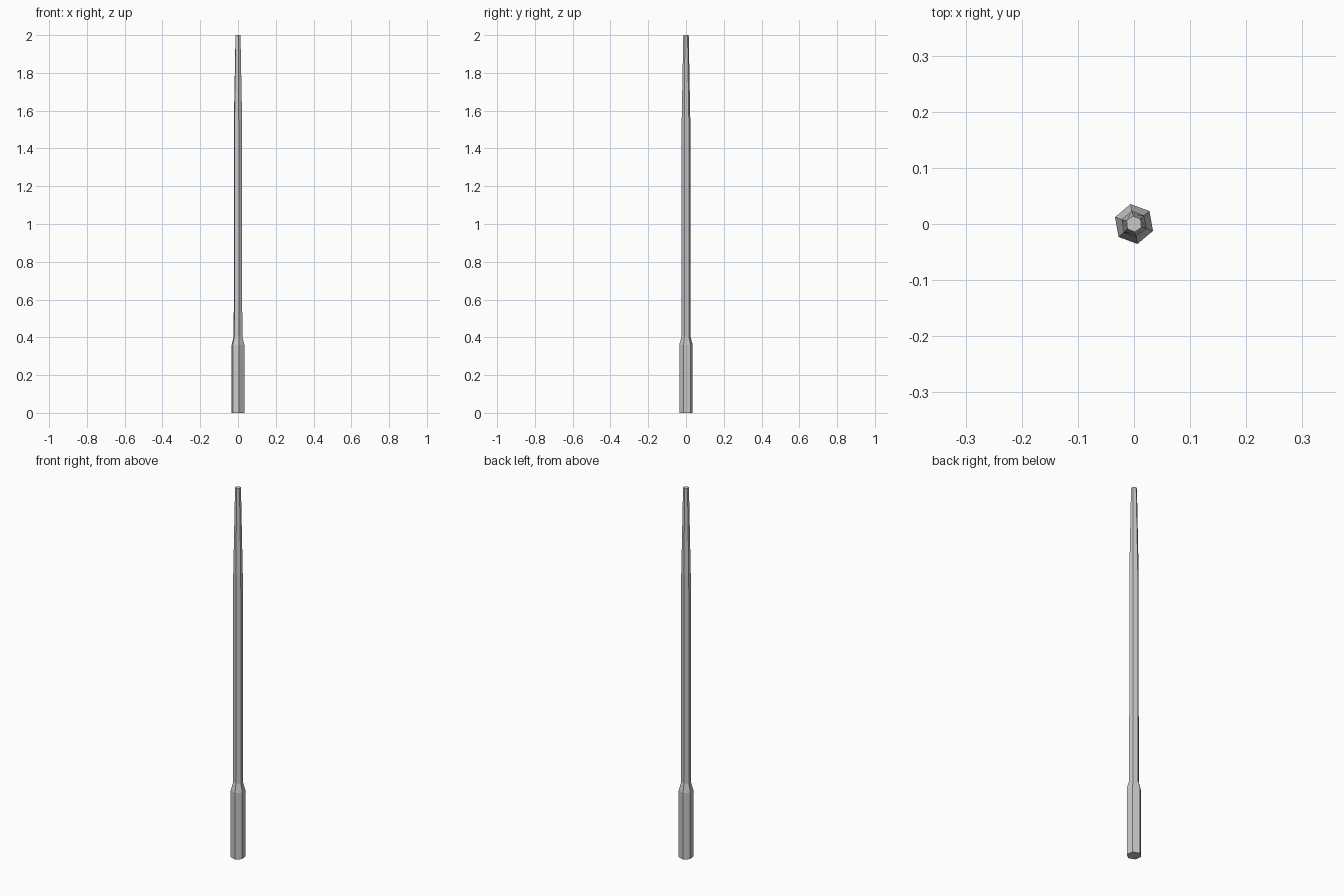
import bpy, bmesh, math

if "Cube" in bpy.data.objects:
    bpy.data.objects.remove(bpy.data.objects["Cube"])

SIDES = 6

# Profile of the pole: (radius, height, twist in degrees) from grip to tip
profile = [
    (0.036, 0.00, 40),
    (0.036, 0.36, 40),
    (0.024, 0.405, 40),
    (0.0235, 1.53, 40),
    (0.0145, 2.00, 35),
]


def lathe(name, rings):
    """Skin a stack of polygonal rings and cap both ends."""
    bm = bmesh.new()
    loops = []
    for r, z, twist in rings:
        angles = [math.radians(twist + 360 * i / SIDES) for i in range(SIDES)]
        loops.append([bm.verts.new((r * math.cos(a), r * math.sin(a), z)) for a in angles])
    for low, high in zip(loops, loops[1:]):
        for i in range(SIDES):
            j = (i + 1) % SIDES
            bm.faces.new((low[i], low[j], high[j], high[i]))
    bm.faces.new(loops[0][::-1])
    bm.faces.new(loops[-1])
    mesh = bpy.data.meshes.new(name)
    bm.to_mesh(mesh)
    bm.free()
    obj = bpy.data.objects.new(name, mesh)
    bpy.context.collection.objects.link(obj)
    return obj


# Tapered hexagonal pole with a thicker grip at the base
pole = lathe("tapered_pole", profile)
bpy.context.view_layer.objects.active = pole
pole.select_set(True)
